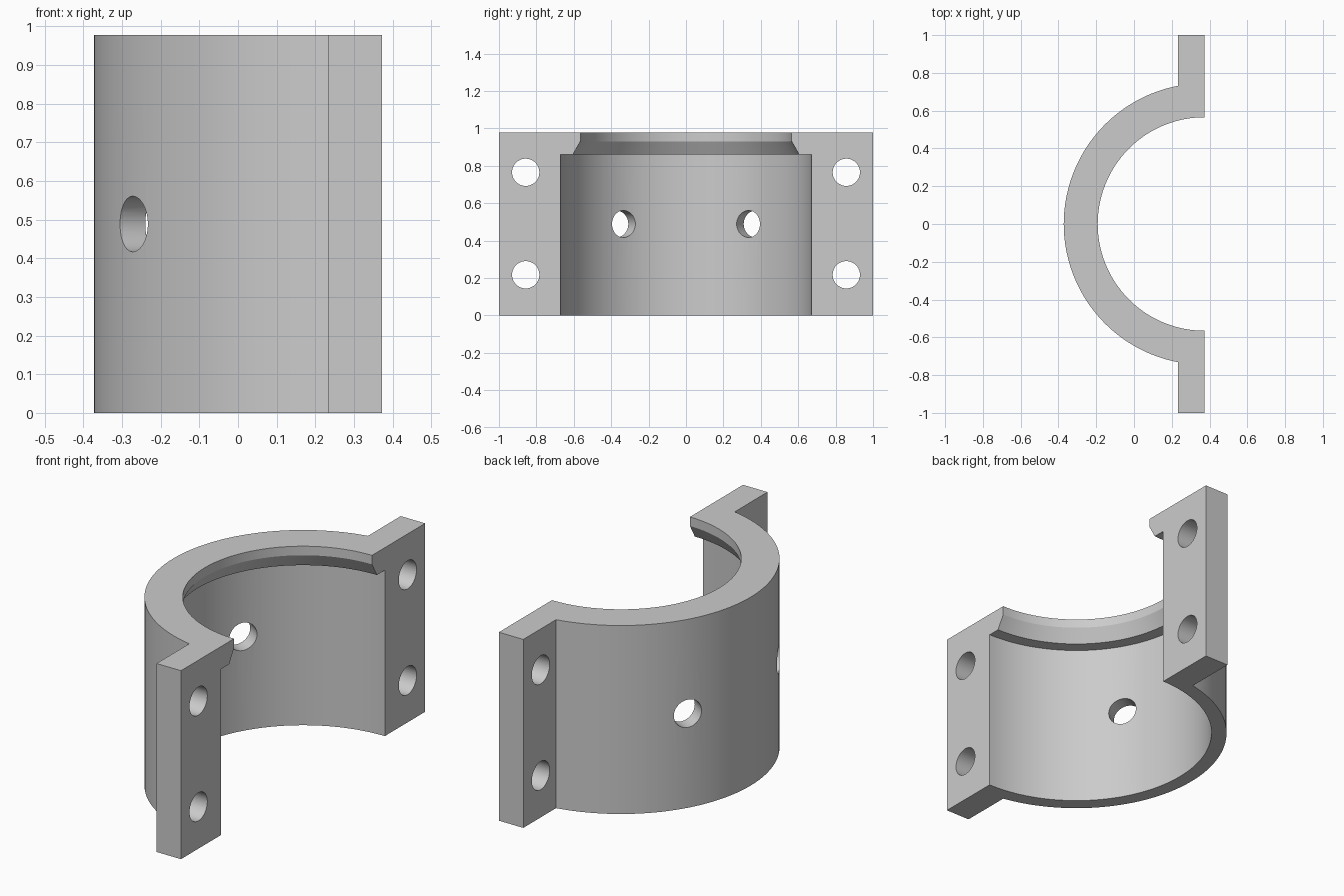
import bpy, bmesh, math
from mathutils import Matrix, Vector

cube = bpy.data.objects.get("Cube")
if cube:
    bpy.data.objects.remove(cube, do_unlink=True)

HEIGHT = 0.977
FACE_X = 0.373        # flat mating face, also the arc's axis
OUTER, BORE, LIP = 0.745, 0.67, 0.565
FLANGE = 0.14         # flange thickness
SEGMENTS = 72

steel = bpy.data.materials.new("plain grey")
steel.use_nodes = True
grey = (0.6, 0.6, 0.6, 1)
steel.diffuse_color = grey
steel.node_tree.nodes["Principled BSDF"].inputs["Base Color"].default_value = grey


def make_object(name, bm):
    bmesh.ops.recalc_face_normals(bm, faces=bm.faces)
    mesh = bpy.data.meshes.new(name)
    bm.to_mesh(mesh)
    bm.free()
    mesh.materials.append(steel)
    obj = bpy.data.objects.new(name, mesh)
    bpy.context.collection.objects.link(obj)
    return obj


def combine(target, tool, operation):
    mod = target.modifiers.new(operation.lower(), "BOOLEAN")
    mod.operation, mod.solver, mod.object = operation, "EXACT", tool
    bpy.context.view_layer.objects.active = target
    bpy.ops.object.modifier_apply(modifier=mod.name)
    bpy.data.objects.remove(tool, do_unlink=True)


def add_pin(bm, centre, direction, radius, length):
    turn = Vector(direction).to_track_quat("Z", "Y").to_matrix().to_4x4()
    bmesh.ops.create_cone(bm, cap_ends=True, segments=40, radius1=radius,
                          radius2=radius, depth=length,
                          matrix=Matrix.Translation(centre) @ turn)


# Half ring with a chamfered inner lip at the top, swept through a half turn
profile = [(BORE, 0), (OUTER, 0), (OUTER, HEIGHT), (LIP, HEIGHT),
           (LIP, 0.93), (0.605, 0.86), (BORE, 0.86)]
bm = bmesh.new()
rings = []
for i in range(SEGMENTS + 1):
    a = math.pi * (0.5 + i / SEGMENTS)
    rings.append([bm.verts.new((FACE_X + r * math.cos(a), r * math.sin(a), z))
                  for r, z in profile])
for a, b in zip(rings, rings[1:]):
    for j in range(len(profile)):
        k = (j + 1) % len(profile)
        bm.faces.new((a[j], a[k], b[k], b[j]))
bm.faces.new(rings[0])
bm.faces.new(rings[-1])
clamp = make_object("half_clamp", bm)

# Bolt flanges on both ends
for side in (-1, 1):
    inner, outer = 0.70, 1.0
    bm = bmesh.new()
    place = Matrix.Translation((FACE_X - FLANGE / 2, side * (inner + outer) / 2, HEIGHT / 2))
    size = Matrix.Diagonal((FLANGE, outer - inner, HEIGHT, 1))
    bmesh.ops.create_cube(bm, size=1, matrix=place @ size)
    combine(clamp, make_object("flange", bm), "UNION")

# Bolt holes through the flanges and radial holes through the wall
bm = bmesh.new()
for side in (-1, 1):
    for z in (0.217, 0.765):
        add_pin(bm, (FACE_X - FLANGE / 2, side * 0.857, z), (1, 0, 0), 0.073, 0.4)
    a = math.radians(30)
    out = Vector((-math.cos(a), side * math.sin(a), 0))
    add_pin(bm, Vector((FACE_X, 0, HEIGHT / 2)) + out * 0.7, out, 0.072, 0.4)
cutter = make_object("hole_cutter", bm)
cutter.hide_render = True
combine(clamp, cutter, "DIFFERENCE")

bpy.ops.object.select_all(action="DESELECT")
clamp.select_set(True)
bpy.context.view_layer.objects.active = clamp
bpy.ops.object.shade_smooth_by_angle(angle=math.radians(25))
